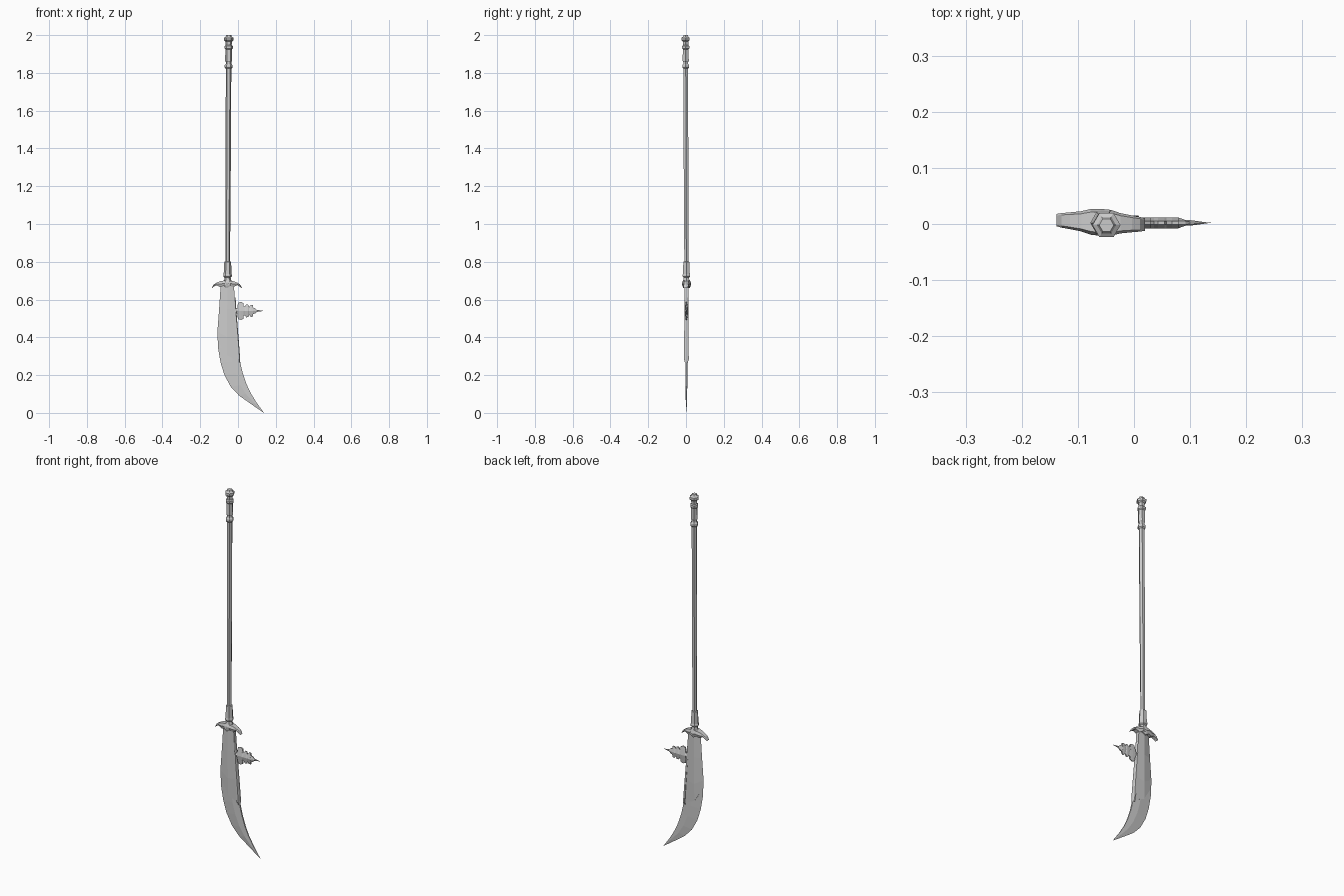
import bpy, bmesh, math


def finish(name, bm):
    bmesh.ops.remove_doubles(bm, verts=bm.verts, dist=0.0002)
    bmesh.ops.recalc_face_normals(bm, faces=bm.faces)
    mesh = bpy.data.meshes.new(name)
    bm.to_mesh(mesh)
    bm.free()
    obj = bpy.data.objects.new(name, mesh)
    bpy.context.collection.objects.link(obj)
    return obj


def loft(name, rings):
    """Skin a list of equal-length closed rings and cap both ends."""
    bm = bmesh.new()
    rows = [[bm.verts.new(p) for p in ring] for ring in rings]
    n = len(rows[0])
    for a, b in zip(rows, rows[1:]):
        for i in range(n):
            j = (i + 1) % n
            bm.faces.new((a[i], a[j], b[j], b[i]))
    bm.faces.new(rows[0])
    bm.faces.new(rows[-1])
    return finish(name, bm)


def lathe(name, profile, sides=6):
    """Turn (radius, z) pairs around the slightly leaning pole axis."""
    rings = []
    for r, z in profile:
        t = (z - 0.7) / 1.3
        cx, cy = -0.055 + 0.006 * t, 0.002 - 0.004 * t
        rings.append([(cx + r * math.cos(math.tau * i / sides),
                       cy + r * math.sin(math.tau * i / sides), z)
                      for i in range(sides)])
    return loft(name, rings)


def blade_ring(edge, mid, back, t_mid, t_back, y=0.002):
    """Wedge section: sharp edge, thick middle, flat back."""
    (ex, ez), (mx, mz), (bx, bz) = edge, mid, back
    return [(ex, y, ez), (mx, y - t_mid, mz), (bx, y - t_back, bz),
            (bx, y + t_back, bz), (mx, y + t_mid, mz)]


def lerp(a, b, t):
    return tuple(p + (q - p) * t for p, q in zip(a, b))


# Pole
lathe("pole", [(0.012, 0.75), (0.014, 1.3), (0.0145, 1.85)])

# Pommel with collars and domed cap
lathe("pommel", [(0.016, 1.822), (0.021, 1.828), (0.021, 1.84), (0.015, 1.848),
                 (0.015, 1.858), (0.019, 1.864), (0.017, 1.925), (0.022, 1.93),
                 (0.022, 1.942), (0.016, 1.947), (0.017, 1.966), (0.025, 1.973),
                 (0.025, 1.986), (0.017, 1.991), (0.013, 2.0)])

# Socket joining pole and guard
lathe("socket", [(0.014, 0.802), (0.018, 0.80), (0.021, 0.735), (0.023, 0.73),
                 (0.023, 0.722), (0.016, 0.716), (0.018, 0.705), (0.026, 0.69),
                 (0.026, 0.675)])

# Guard: crescent with drooping tips and a pointed centre
half = [(0.0, 0.704, 0.660, 0.024), (0.018, 0.700, 0.672, 0.023),
        (0.035, 0.697, 0.666, 0.018), (0.055, 0.689, 0.676, 0.015),
        (0.070, 0.680, 0.668, 0.013), (0.079, 0.664, 0.660, 0.011)]
stations = [(-x, a, b, t) for x, a, b, t in half[:0:-1]] + half
guard = []
for x, top, low, t in stations:
    cy = 0.003 - 0.05 * x
    guard.append([(-0.059 + x, cy + sy * t, z)
                  for sy, z in ((-0.75, top), (0.75, top), (1, (top + low) / 2),
                                (0.75, low), (-0.75, low), (-1, (top + low) / 2))])
loft("guard", guard)

# Blade: curved, thin, tapering to the tip
edge = [(-0.091, 0.685), (-0.100, 0.55), (-0.109, 0.42), (-0.105, 0.34),
        (-0.092, 0.265), (-0.072, 0.20), (-0.038, 0.138), (0.005, 0.092),
        (0.07, 0.046), (0.137, 0.0)]
back = [(-0.022, 0.685), (-0.014, 0.55), (-0.005, 0.42), (0.001, 0.35),
        (0.010, 0.275), (0.024, 0.215), (0.044, 0.155), (0.066, 0.107),
        (0.098, 0.055), (0.1371, 0.0005)]
thick = [0.006, 0.006, 0.006, 0.006, 0.006, 0.0055, 0.005, 0.004, 0.003, 0.0003]
loft("blade", [blade_ring(e, lerp(e, b, 0.6), b, t, t * 0.7)
               for e, b, t in zip(edge, back, thick)])

# Thick upper blade body, ending in a slanted shoulder
body = [blade_ring(e, lerp(e, b, 0.5), b, 0.011, 0.010)
        for e, b in zip(edge[:2], back[:2])]
body += [blade_ring((-0.109, 0.43), (-0.057, 0.40), (-0.004, 0.41), 0.010, 0.009),
         blade_ring((-0.107, 0.385), (-0.058, 0.305), (0.007, 0.275), 0.0065, 0.007)]
loft("blade_body", body)

# Spine rib along the back of the blade
rib = [(-0.019, 0.61, 0.008), (-0.013, 0.52, 0.0105), (-0.004, 0.41, 0.0115),
       (0.003, 0.32, 0.012), (0.005, 0.285, 0.013), (0.006, 0.268, 0.008)]
loft("spine_rib", [[(x - 0.006, 0.002 - t, z), (x + 0.003, 0.002 - t, z),
                    (x + 0.006, 0.002 - t * 0.5, z), (x + 0.006, 0.002 + t * 0.5, z),
                    (x + 0.003, 0.002 + t, z), (x - 0.006, 0.002 + t, z)]
                   for x, z, t in rib])

# Side spike: ornamental lobed profile mirrored about its axis
outline = [(-0.018, 0.010), (0.004, 0.016), (0.008, 0.024), (-0.002, 0.033),
           (0.002, 0.044), (0.016, 0.048), (0.029, 0.041), (0.028, 0.029),
           (0.036, 0.023), (0.043, 0.034), (0.054, 0.033), (0.058, 0.020),
           (0.068, 0.032), (0.079, 0.030), (0.078, 0.018), (0.092, 0.013),
           (0.100, 0.005), (0.134, 0.0006)]
bm = bmesh.new()
for s in (1, -1):
    for side in (1, -1):
        rim = [bm.verts.new((x, 0.002 + side * 0.003 * min(1, h / 0.008), 0.54 + s * h))
               for x, h in outline]
        axis = [bm.verts.new((x, 0.002 + side * (0.010 if x < 0.09 else 0.005 if x < 0.12 else 0.0003), 0.54))
                for x, h in outline]
        for i in range(len(outline) - 1):
            bm.faces.new((axis[i], axis[i + 1], rim[i + 1], rim[i]))
        if side == 1:
            front = rim
    for i in range(len(outline) - 1):
        bm.faces.new((front[i], front[i + 1], rim[i + 1], rim[i]))
finish("side_spike", bm)
